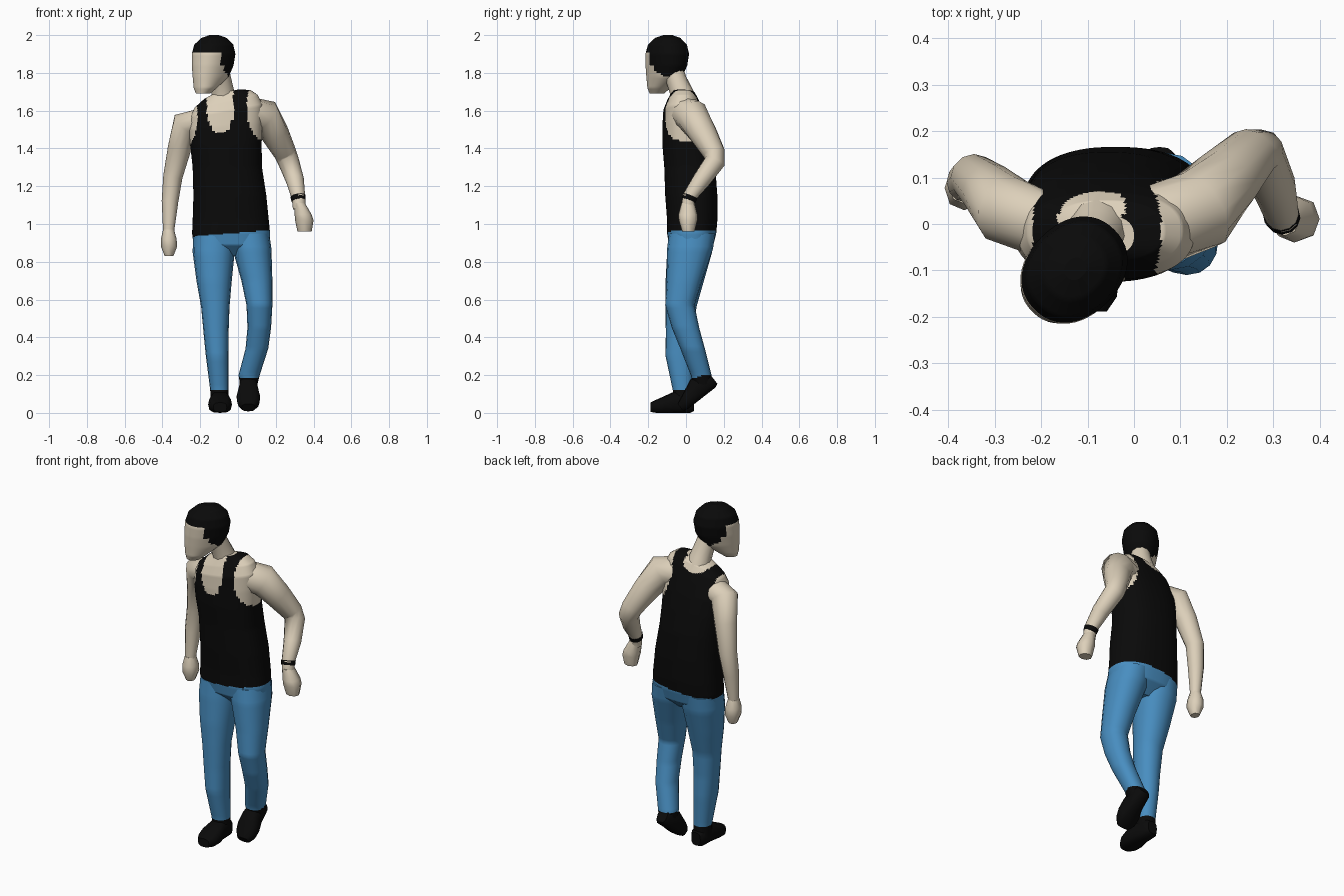
import bpy, bmesh, math
from mathutils import Vector, Matrix


def material(name, rgb):
    m = bpy.data.materials.new(name)
    m.diffuse_color = (*rgb, 1)
    return m


SKIN, BLACK, BLUE = 0, 1, 2
MATS = [material("skin", (0.72, 0.63, 0.49)),
        material("black cloth", (0.003, 0.003, 0.003)),
        material("blue denim", (0.065, 0.27, 0.53))]


def resample(keys, n):
    """Insert n linear steps between neighbouring key rows."""
    out = []
    for a, b in zip(keys, keys[1:]):
        out += [[p + (q - p) * i / n for p, q in zip(a, b)] for i in range(n)]
    return out + [list(keys[-1])]


def oval(seg, power):
    """Unit superellipse points."""
    for i in range(seg):
        a = 2 * math.pi * i / seg
        c, s = math.cos(a), math.sin(a)
        yield (math.copysign(abs(c) ** (2 / power), c),
               math.copysign(abs(s) ** (2 / power), s))


def skin_rings(name, rings, rule, warp=None, matrix=None):
    """Bridge rings into a closed smooth body; rule gives each face its colour."""
    bm = bmesh.new()
    rows = [[bm.verts.new(warp(p) if warp else p) for p in r] for r in rings]
    n = len(rows[0])
    for a, b in zip(rows, rows[1:]):
        for i in range(n):
            bm.faces.new((a[i], a[(i + 1) % n], b[(i + 1) % n], b[i]))
    bm.faces.new(rows[0])
    bm.faces.new(rows[-1])
    bmesh.ops.recalc_face_normals(bm, faces=bm.faces[:])
    for f in bm.faces:
        f.smooth = len(f.verts) == 4
        f.material_index = rule(f.calc_center_median()) if callable(rule) else rule
    if matrix:
        bm.transform(matrix)
    me = bpy.data.meshes.new(name)
    bm.to_mesh(me)
    bm.free()
    for m in MATS:
        me.materials.append(m)
    ob = bpy.data.objects.new(name, me)
    bpy.context.collection.objects.link(ob)
    return ob


def stack(name, keys, rule, n=1, seg=12, power=2.2, **kw):
    """Body from level slices: (z, x0, x1, y0, y1)."""
    rings = [[Vector(((x0 + x1) / 2 + (x1 - x0) / 2 * c, (y0 + y1) / 2 + (y1 - y0) / 2 * s, z))
              for c, s in oval(seg, power)]
             for z, x0, x1, y0, y1 in resample(keys, n)]
    return skin_rings(name, rings, rule, **kw)


def tube(name, pts, rule, seg=12):
    """Limb along a path of (x, y, z, radius)."""
    ps = [Vector(p[:3]) for p in pts]
    rings = []
    for i, p in enumerate(ps):
        t = (ps[min(i + 1, len(ps) - 1)] - ps[max(i - 1, 0)]).normalized()
        u = (Vector((0, 1, 0)) - t * t.y).normalized()
        v = t.cross(u)
        rings.append([p + (u * c + v * s) * pts[i][3] for c, s in oval(seg, 2)])
    return skin_rings(name, rings, rule)


# Torso with vest: shoulders tilt up toward +x
def shoulder_tilt(p):
    w = min(max((p.z - 1.4) / 0.25, 0), 1) * 0.2
    return Vector((p.x, p.y, p.z + w * (p.x + 0.06)))


def vest_rule(c):
    if c.z < 0.95 + 0.09 * (c.x + 0.04) + 0.1 * max(c.y - 0.08, 0):
        return BLUE
    if ((c.x - 0.16) / 0.115) ** 2 + ((c.z - 1.62) / 0.19) ** 2 < 1:
        return SKIN
    if ((c.x + 0.30) / 0.085) ** 2 + ((c.z - 1.57) / 0.18) ** 2 < 1:
        return SKIN
    if c.y < 0.02:
        w, low, mid = 0.07, 0.12, 1.60
    else:
        w, low, mid = 0.075, 0.05, 1.69
    d = (c.x + 0.095) / w
    if abs(d) < 1 and (c.z > mid or d * d + ((c.z - mid) / low) ** 2 < 1):
        return SKIN
    return BLACK


stack("torso", [(0.83, -0.13, 0.07, -0.03, 0.08), (0.89, -0.235, 0.165, -0.09, 0.145),
                (0.95, -0.243, 0.17, -0.10, 0.16), (1.02, -0.24, 0.163, -0.10, 0.166),
                (1.15, -0.236, 0.15, -0.11, 0.166), (1.30, -0.24, 0.127, -0.115, 0.155),
                (1.42, -0.253, 0.125, -0.125, 0.133), (1.52, -0.26, 0.13, -0.125, 0.11),
                (1.60, -0.25, 0.13, -0.12, 0.085), (1.65, -0.23, 0.105, -0.10, 0.068),
                (1.685, -0.18, 0.065, -0.08, 0.05), (1.70, -0.14, 0.0, -0.07, 0.02)],
      vest_rule, n=9, seg=80, power=2.4, warp=shoulder_tilt)

# Neck
tube("neck", [(-0.075, 0.0, 1.62, 0.075), (-0.08, -0.025, 1.70, 0.06),
              (-0.09, -0.05, 1.76, 0.055), (-0.105, -0.075, 1.83, 0.055)], SKIN)


# Head, modelled facing -y and then turned toward -x
def hair_rule(c):
    f = -c.y
    if c.z > 1.905 or (c.z > 1.845 and f < 0.04):
        return BLACK
    if (c.z > 1.80 and f < 0.005) or (c.z > 1.775 and f < -0.035):
        return BLACK
    return SKIN


stack("head", [(1.69, -0.035, 0.035, -0.115, -0.04), (1.72, -0.058, 0.058, -0.122, 0.0),
               (1.78, -0.078, 0.078, -0.126, 0.085), (1.84, -0.092, 0.092, -0.126, 0.115),
               (1.90, -0.10, 0.10, -0.122, 0.124), (1.95, -0.092, 0.092, -0.105, 0.11),
               (1.985, -0.06, 0.06, -0.065, 0.075), (2.0, -0.022, 0.022, -0.02, 0.03)],
      hair_rule, n=6, seg=48,
      matrix=Matrix.Translation((-0.13, -0.10, 0)) @ Matrix.Rotation(math.radians(-45), 4, 'Z'))

# Arms
tube("left_arm", [(0.06, 0.0, 1.585, 0.088), (0.14, 0.03, 1.575, 0.09), (0.195, 0.09, 1.48, 0.075),
                  (0.25, 0.148, 1.375, 0.06), (0.268, 0.152, 1.33, 0.056), (0.302, 0.08, 1.23, 0.048),
                  (0.32, 0.015, 1.14, 0.036), (0.325, 0.01, 1.08, 0.034)], SKIN)
tube("right_arm", [(-0.20, 0.0, 1.54, 0.07), (-0.275, 0.03, 1.53, 0.076), (-0.31, 0.07, 1.40, 0.062),
                   (-0.345, 0.10, 1.25, 0.051), (-0.36, 0.09, 1.12, 0.044),
                   (-0.367, 0.078, 0.97, 0.03), (-0.367, 0.075, 0.93, 0.03)], SKIN)

# Wristband
tube("wristband", [(0.317, 0.022, 1.148, 0.040), (0.321, 0.013, 1.124, 0.038)], BLACK)

# Fists
stack("left_hand", [(1.11, 0.295, 0.355, -0.025, 0.045), (1.05, 0.30, 0.39, -0.04, 0.06),
                    (1.02, 0.302, 0.40, -0.038, 0.06), (0.96, 0.315, 0.39, -0.02, 0.045)],
      SKIN, seg=8)
stack("right_hand", [(0.97, -0.397, -0.338, 0.045, 0.108), (0.92, -0.408, -0.325, 0.03, 0.125),
                     (0.88, -0.408, -0.322, 0.03, 0.125), (0.83, -0.388, -0.342, 0.05, 0.105)],
      SKIN, seg=8)


# Trouser legs, black below the hem
def hem(height):
    return lambda c: BLUE if c.z > height + 0.25 * max(c.y - 0.04, 0) else BLACK


stack("right_leg", [(0.94, -0.238, -0.01, -0.09, 0.15), (0.85, -0.24, -0.018, -0.10, 0.138),
                    (0.70, -0.22, -0.033, -0.108, 0.095), (0.56, -0.195, -0.045, -0.108, 0.055),
                    (0.42, -0.182, -0.05, -0.107, 0.045), (0.30, -0.17, -0.05, -0.108, 0.045),
                    (0.12, -0.147, -0.05, -0.07, 0.035), (0.05, -0.145, -0.05, -0.07, 0.035)],
      hem(0.12), n=6, seg=16)
stack("left_leg", [(0.95, -0.045, 0.165, -0.09, 0.155), (0.87, -0.03, 0.177, -0.10, 0.143),
                   (0.70, 0.018, 0.182, -0.103, 0.085), (0.57, 0.045, 0.182, -0.11, 0.045),
                   (0.45, 0.05, 0.175, -0.075, 0.07), (0.34, 0.04, 0.16, -0.03, 0.10),
                   (0.20, 0.003, 0.115, 0.025, 0.135), (0.14, 0.012, 0.10, 0.04, 0.14)],
      hem(0.185), n=8, seg=16)


# Shoes: cross-sections (y, height from, height to, half width) from heel to toe
def shoe(name, matrix):
    keys = [(0.0, 0.01, 0.085, 0.03), (-0.02, 0.0, 0.10, 0.044), (-0.10, 0.0, 0.115, 0.05),
            (-0.155, 0.0, 0.09, 0.063), (-0.20, 0.0, 0.07, 0.058), (-0.232, 0.005, 0.055, 0.036)]
    rings = [[Vector((w * c, y, (lo + hi) / 2 + (hi - lo) / 2 * s)) for c, s in oval(12, 2.8)]
             for y, lo, hi, w in keys]
    skin_rings(name, rings, BLACK, matrix=matrix)


shoe("right_shoe", Matrix.Translation((-0.095, 0.043, 0)))
shoe("left_shoe", Matrix.Translation((0.055, 0.172, 0.147)) @ Matrix.Rotation(math.radians(38), 4, 'X'))
